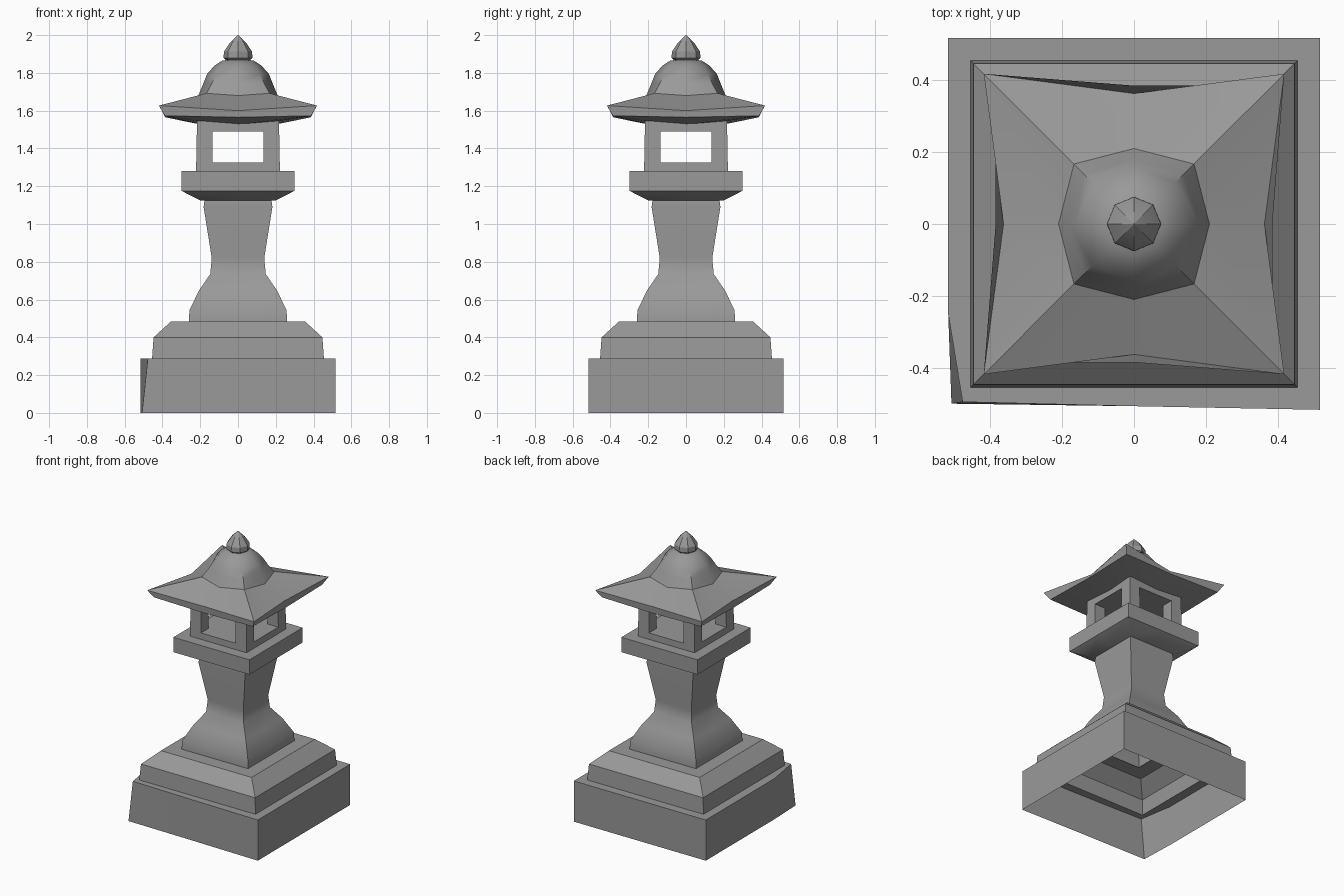
import bpy, bmesh, math

if "Cube" in bpy.data.objects:
    bpy.data.objects.remove(bpy.data.objects["Cube"])

stone = bpy.data.materials.new("stone")
stone.diffuse_color = (0.32, 0.32, 0.32, 1)
stone.use_nodes = True
stone.node_tree.nodes["Principled BSDF"].inputs["Base Color"].default_value = stone.diffuse_color


def ring(corner, z, mid=None, z_mid=None):
    """Eight points: side middles and corners, counter-clockwise from +x."""
    mid = corner if mid is None else mid
    z_mid = z if z_mid is None else z_mid
    pts = []
    for k in range(8):
        a = math.radians(45 * k)
        if k % 2:
            s = corner * math.sqrt(2)
            pts.append((s * math.cos(a), s * math.sin(a), z))
        else:
            pts.append((mid * math.cos(a), mid * math.sin(a), z_mid))
    return pts


def octagon(r, z):
    return ring(r * math.sqrt(0.5), z, r)


def finish(name, bm, angle=30):
    bmesh.ops.recalc_face_normals(bm, faces=bm.faces)
    me = bpy.data.meshes.new(name)
    bm.to_mesh(me)
    bm.free()
    me.materials.append(stone)
    ob = bpy.data.objects.new(name, me)
    bpy.context.collection.objects.link(ob)
    bpy.ops.object.select_all(action='DESELECT')
    ob.select_set(True)
    bpy.context.view_layer.objects.active = ob
    bpy.ops.object.shade_smooth_by_angle(angle=math.radians(angle))
    return ob


def loft(name, rings, cap_bottom=False, cap_top=False, angle=30):
    bm = bmesh.new()
    loops = [[bm.verts.new(p) for p in r] for r in rings]
    for a, b in zip(loops, loops[1:]):
        for i in range(8):
            j = (i + 1) % 8
            bm.faces.new((a[i], a[j], b[j], b[i]))
    if cap_bottom:
        bm.faces.new(loops[0][::-1])
    if cap_top:
        bm.faces.new(loops[-1])
    return finish(name, bm, angle)


# Hollow plinth, with its front left corner worn back
plinth = [ring(0.517, 0), ring(0.517, 0.288), ring(0.45, 0.288)]
plinth[0][5] = (-0.508, -0.50, 0)
plinth[1][5] = (-0.477, -0.495, 0.288)
for r in plinth[:2]:
    r[4] = (-0.517, -0.25, r[4][2])
    r[6] = (0, -0.507, r[6][2])
loft("plinth", plinth, angle=10)

# Chamfered step on the plinth
loft("step", [ring(0.455, 0.288), ring(0.447, 0.40), ring(0.355, 0.484),
              ring(0.25, 0.484)])

# Waisted post
loft("post", [ring(s, z) for s, z in (
    (0.26, 0.484), (0.257, 0.545), (0.205, 0.65), (0.147, 0.735),
    (0.139, 0.82), (0.182, 1.09), (0.177, 1.13))])

# Platform under the light box
loft("platform", [ring(0.20, 1.125), ring(0.298, 1.175), ring(0.298, 1.28)],
     True, True)

# Light box with windows cut through both ways
box = loft("light_box", [ring(0.222, 1.28), ring(0.217, 1.545)], True, True)
for size in ((0.27, 1.0, 0.165), (1.0, 0.27, 0.165)):
    bpy.ops.mesh.primitive_cube_add(size=1, location=(0, 0, 1.4075))
    cutter = bpy.context.object
    cutter.name = "window_cutter"
    cutter.scale = size
    cutter.hide_render = True
    cutter.data.materials.append(stone)
    bpy.context.view_layer.update()
    bpy.context.view_layer.objects.active = box
    mod = box.modifiers.new("window", 'BOOLEAN')
    mod.operation = 'DIFFERENCE'
    mod.solver = 'EXACT'
    mod.object = cutter
    bpy.ops.object.modifier_move_to_index(modifier=mod.name, index=0)
    bpy.ops.object.modifier_apply(modifier=mod.name)
    bpy.data.objects.remove(cutter)

# Roof with upturned corners over a sagging soffit
loft("roof", [ring(0.20, 1.543, 0.20, 1.527), ring(0.387, 1.573, 0.385, 1.565),
              ring(0.418, 1.627, 0.363, 1.60),
              ring(0.167, 1.692, 0.21, 1.68)], True)

# Dome, turning from an eight-sided foot to a round crown
loft("dome", [ring(0.167, 1.692, 0.21, 1.68), ring(0.138, 1.745, 0.183, 1.745),
              octagon(0.163, 1.795), octagon(0.125, 1.838),
              octagon(0.085, 1.864), octagon(0.04, 1.872)], angle=40)

# Faceted finial
loft("finial", [octagon(r, z) for r, z in (
    (0.06, 1.865), (0.076, 1.878), (0.075, 1.912), (0.045, 1.957),
    (0.001, 2.0))], True, True, angle=15)
